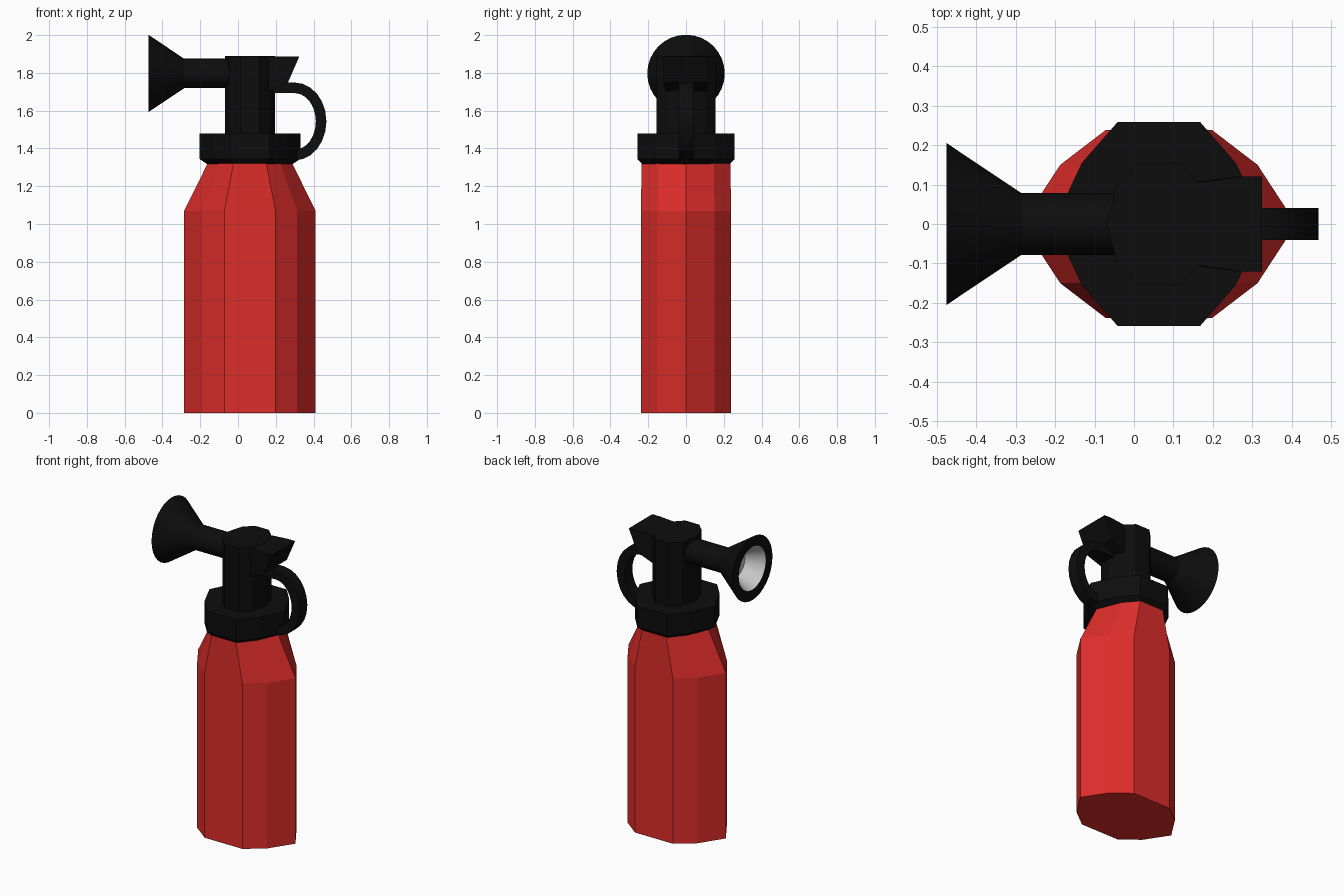
import bpy, bmesh, math

if "Cube" in bpy.data.objects:
    bpy.data.objects.remove(bpy.data.objects["Cube"])

CX = 0.063  # shared axis of bottle, collar and valve


def material(name, col):
    m = bpy.data.materials.new(name)
    m.diffuse_color = (*col, 1)
    m.use_nodes = True
    m.node_tree.nodes["Principled BSDF"].inputs["Base Color"].default_value = m.diffuse_color
    return m


RED = material("red", (0.72, 0.026, 0.023))
BLACK = material("black", (0.004, 0.004, 0.004))


def rings_mesh(name, rings, mat=None, cap_start=True, cap_end=True, smooth=False, closed=False):
    """Loft equal-length rings of points into one object."""
    bm = bmesh.new()
    rs = [[bm.verts.new(p) for p in r] for r in rings]
    n = len(rs[0])
    pairs = list(zip(rs, rs[1:])) + ([(rs[-1], rs[0])] if closed else [])
    for a, b in pairs:
        for i in range(n):
            j = (i + 1) % n
            bm.faces.new((a[i], a[j], b[j], b[i]))
    if cap_start:
        bm.faces.new(rs[0][::-1])
    if cap_end:
        bm.faces.new(rs[-1])
    bmesh.ops.recalc_face_normals(bm, faces=bm.faces)
    me = bpy.data.meshes.new(name)
    bm.to_mesh(me)
    bm.free()
    ob = bpy.data.objects.new(name, me)
    bpy.context.collection.objects.link(ob)
    if mat:
        me.materials.append(mat)
    if smooth:
        bpy.ops.object.select_all(action='DESELECT')
        ob.select_set(True)
        bpy.context.view_layer.objects.active = ob
        bpy.ops.object.shade_smooth_by_angle(angle=math.radians(30))
    return ob


def decagon(half, z, sx=1, sy=1):
    """half = the three points of one quarter, mirrored into ten corners."""
    (a, _), (b, c), (d, e) = half
    pts = [(a, 0), (b, c), (d, e), (-d, e), (-b, c), (-a, 0), (-b, -c), (-d, -e), (d, -e), (b, -c)]
    return [(CX + x * sx, y * sy, z) for x, y in pts]


# Bottle with shoulders that narrow only sideways
BOTTLE = [(0.348, 0), (0.25, 0.15), (0.135, 0.238)]
rings_mesh("bottle", [decagon(BOTTLE, 0), decagon(BOTTLE, 1.07),
                      decagon(BOTTLE, 1.33, 0.63, 0.99)], RED)

# Collar with a chamfered underside
COLLAR = [(0.268, 0), (0.195, 0.155), (0.105, 0.258)]
rings_mesh("collar", [decagon(COLLAR, 1.315, 0.83, 0.89), decagon(COLLAR, 1.345),
                      decagon(COLLAR, 1.48)], BLACK)

# Valve column
VALVE = [(0.133, 0), (0.105, 0.1), (0.05, 0.155)]
rings_mesh("valve_column", [decagon(VALVE, 1.47), decagon(VALVE, 1.89)], BLACK)

# Thumb trigger: side profile, flaring slightly outwards
trigger = [(0.1, 1.888, 0.1), (0.165, 1.888, 0.105), (0.27, 1.888, 0.12), (0.325, 1.888, 0.12),
           (0.265, 1.75, 0.12), (0.165, 1.7, 0.105), (0.1, 1.7, 0.1)]
rings_mesh("trigger", [[(x, s * y, z) for x, z, y in trigger] for s in (-1, 1)], BLACK)

# Handle: flat band swept along a half ellipse
path = [(0.17, 1.72, 0, 1)]
for i in range(13):
    t = math.pi / 2 - math.pi * i / 12
    path.append((0.3 + 0.14 * math.cos(t), 1.543 + 0.178 * math.sin(t), math.cos(t), math.sin(t)))
path.append((0.24, 1.365, 0, -1))
T, W = 0.028, 0.04
rings_mesh("handle", [[(x + nx * T * a, W * b, z + nz * T * a)
                       for a, b in ((-1, -1), (1, -1), (1, 1), (-1, 1))]
                      for x, z, nx, nz in path], BLACK, smooth=True)


def circle(x, r, n=32):
    return [(x, r * math.cos(2 * math.pi * i / n), 1.797 + r * math.sin(2 * math.pi * i / n))
            for i in range(n)]


# Horn shell with a flat rim, and its grey inner lining
rings_mesh("horn", [circle(0.0, 0.078), circle(-0.285, 0.078), circle(-0.475, 0.205),
                    circle(-0.475, 0.14), circle(-0.36, 0.085)],
           BLACK, cap_end=False, smooth=True)
lining = rings_mesh("horn_lining", [circle(-0.474, 0.139), circle(-0.362, 0.084)],
                    cap_start=False, smooth=True)
lining.data.flip_normals() if lining.data.polygons[-1].normal.x > 0 else None
